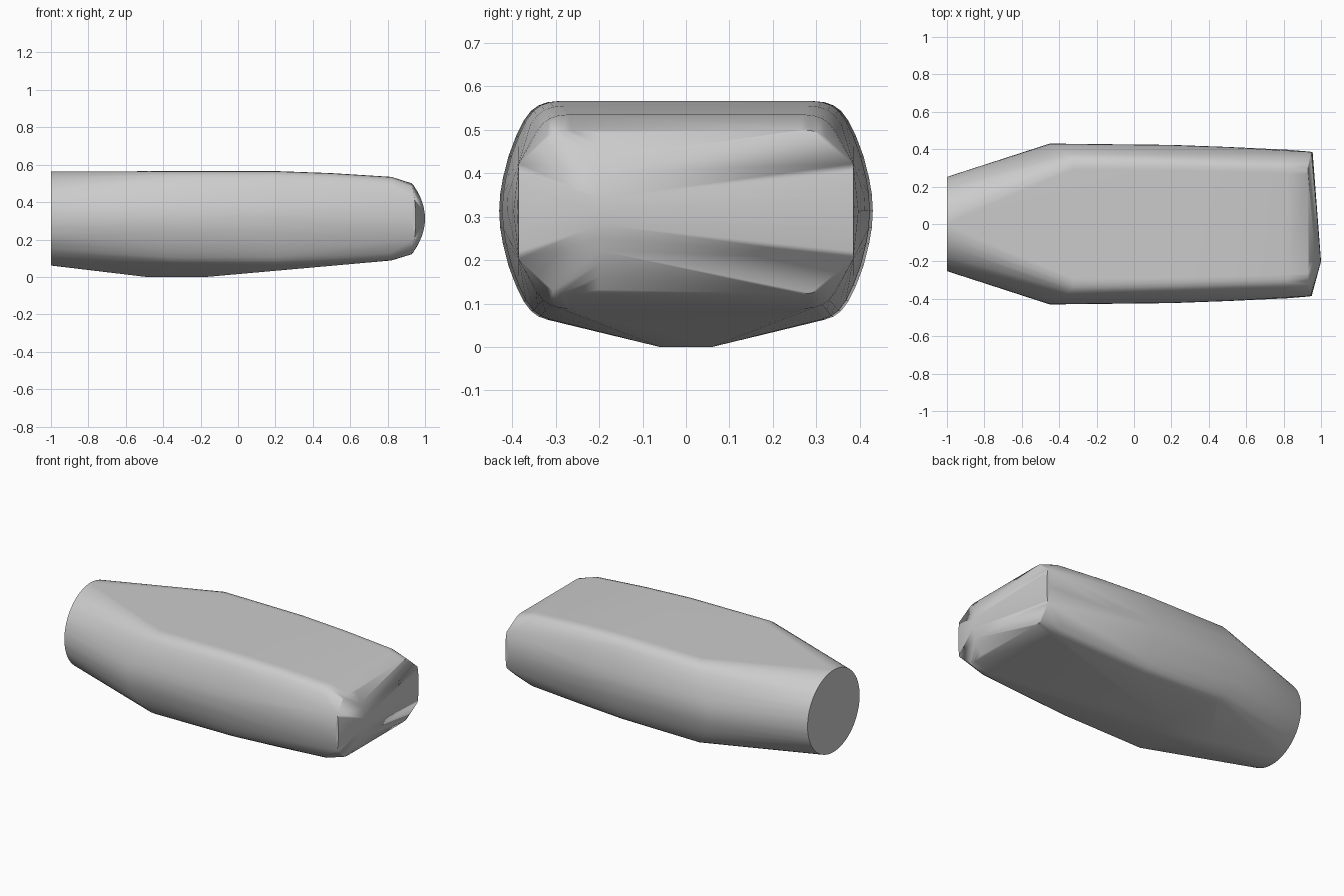
import bpy, bmesh, math

if "Cube" in bpy.data.objects:
    bpy.data.objects.remove(bpy.data.objects["Cube"], do_unlink=True)

MID = 0.312

# Normalised quarter outline of the body: flat top, rounded corner, bulged side
QUARTER = [(0, 1), (0.68, 1), (0.74, 0.99), (0.79, 0.96), (0.83, 0.91), (0.87, 0.82),
           (0.91, 0.68), (0.95, 0.5), (0.98, 0.3), (0.995, 0.15), (1, 0)]


def section(x, width, top, bottom, lean=0.0):
    """Outline points of one body station; lean pulls the side middle along x."""
    centre, half = (top + bottom) / 2, (top - bottom) / 2
    return [(x - lean * (1 - v * v), side * u * width, centre + up * v * half)
            for u, v in QUARTER for side in (-1, 1) for up in (-1, 1)]


def nose_arc(y, tip, reach):
    """Vertical arc of the bulged end."""
    points = []
    for i in range(-6, 7):
        dz = reach * i / 6
        points.append((tip - (tip - 0.93) * (dz / 0.19) ** 2, y, MID + dz))
    return points


# Round neck end
points = [(-1, 0.252 * math.cos(a), MID + 0.251 * math.sin(a))
          for a in (math.tau * i / 64 for i in range(64))]

# Body stations, then the bevelled rim
points += section(-0.32, 0.43, 0.566, 0.06, lean=0.13)
points += section(0.2, 0.423, 0.566, 0.061)
points += section(0.5, 0.412, 0.555, 0.073)
points += section(0.82, 0.397, 0.535, 0.088)
points += section(0.93, 0.388, 0.5, 0.122)

# Shallow keel underneath
points += [(x, y, 0) for x in (-0.49, -0.17) for y in (-0.06, 0.06)]

# Skewed bulged end, furthest out toward the front
points += nose_arc(-0.2, 1.0, 0.18)
for y, tip in ((-0.385, 0.95), (0.385, 0.955)):
    points += nose_arc(y, tip, 0.11)

# Tight skin around all stations
bm = bmesh.new()
for p in points:
    bm.verts.new(p)
bmesh.ops.remove_doubles(bm, verts=bm.verts, dist=0.0005)
hull = bmesh.ops.convex_hull(bm, input=bm.verts)
unused = [g for g in set(hull["geom_interior"] + hull["geom_unused"])
          if isinstance(g, bmesh.types.BMVert) and not g.link_faces]
bmesh.ops.delete(bm, geom=unused, context="VERTS")
bmesh.ops.dissolve_limit(bm, angle_limit=math.radians(0.6), verts=bm.verts, edges=bm.edges)
bmesh.ops.recalc_face_normals(bm, faces=bm.faces)
mesh = bpy.data.meshes.new("body")
bm.to_mesh(mesh)
bm.free()
body = bpy.data.objects.new("body", mesh)
bpy.context.collection.objects.link(body)

# Plain grey
grey = bpy.data.materials.new("grey")
grey.use_nodes = True
colour = (0.6, 0.6, 0.6, 1)
grey.diffuse_color = colour
grey.node_tree.nodes["Principled BSDF"].inputs["Base Color"].default_value = colour
mesh.materials.append(grey)

# Soft shading with crisp ends
bpy.ops.object.select_all(action="DESELECT")
body.select_set(True)
bpy.context.view_layer.objects.active = body
bpy.ops.object.shade_smooth_by_angle(angle=math.radians(45))
weighted = body.modifiers.new("weighted_normals", "WEIGHTED_NORMAL")
weighted.keep_sharp = True
